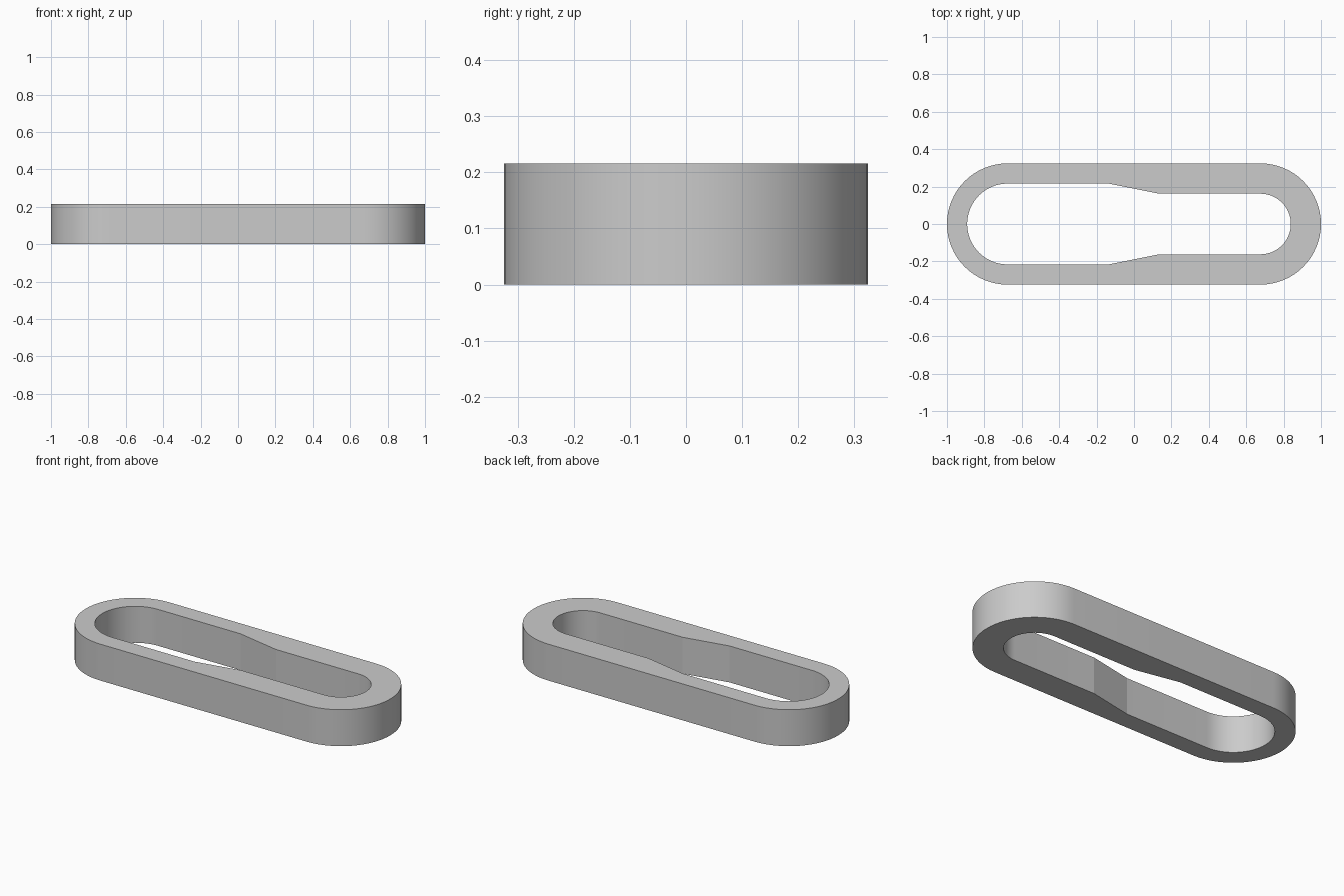
import bpy, bmesh
from math import sin, cos, pi, radians

cube = bpy.data.objects.get("Cube")
if cube:
    bpy.data.objects.remove(cube)

HEIGHT = 0.216
CENTRE = 0.676      # x of the rounded end centres
STEP = 0.135        # half length of the taper inside the slot
SEGMENTS = 32       # per rounded end


def outline(left_radius, right_radius):
    """Counter-clockwise slot outline with a taper between its two widths."""
    points = []
    for side, radius in ((1, right_radius), (-1, left_radius)):
        for i in range(SEGMENTS + 1):
            a = -pi / 2 + pi * i / SEGMENTS
            points.append((side * (CENTRE + radius * cos(a)), side * radius * sin(a)))
        other = left_radius if side == 1 else right_radius
        points += [(side * STEP, side * radius), (-side * STEP, side * other)]
    return points


# Link: outer and inner walls joined by flat rims
bm = bmesh.new()
outer = outline(0.324, 0.324)
inner = outline(0.216, 0.162)
rings = [[bm.verts.new((x, y, z)) for x, y in pts]
         for pts, z in ((outer, 0), (outer, HEIGHT), (inner, HEIGHT), (inner, 0))]
count = len(outer)
for r, ring in enumerate(rings):
    following = rings[(r + 1) % len(rings)]
    for i in range(count):
        j = (i + 1) % count
        bm.faces.new((ring[i], ring[j], following[j], following[i]))
bmesh.ops.recalc_face_normals(bm, faces=bm.faces)

mesh = bpy.data.meshes.new("slotted_link")
bm.to_mesh(mesh)
bm.free()
link = bpy.data.objects.new("slotted_link", mesh)
bpy.context.collection.objects.link(link)

# Plain grey
grey = bpy.data.materials.new("plain_grey")
grey.use_nodes = True
colour = (0.6, 0.6, 0.6, 1)
grey.diffuse_color = colour
grey.node_tree.nodes["Principled BSDF"].inputs["Base Color"].default_value = colour
mesh.materials.append(grey)

# Smooth ends with crisp rims and taper corners
bpy.ops.object.select_all(action="DESELECT")
link.select_set(True)
bpy.context.view_layer.objects.active = link
bpy.ops.object.shade_smooth_by_angle(angle=radians(10))
